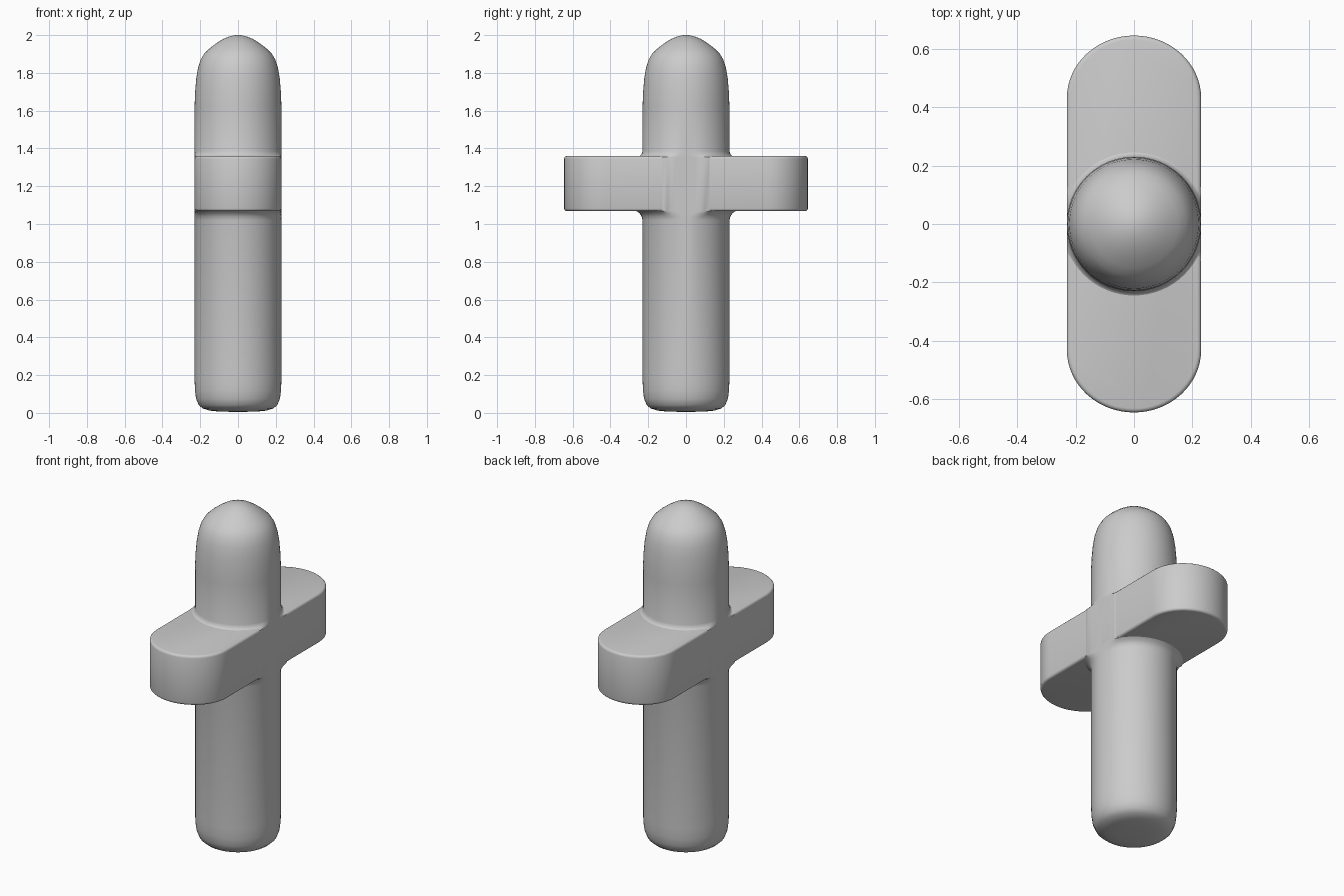
import bpy, bmesh, math

if "Cube" in bpy.data.objects:
    bpy.data.objects.remove(bpy.data.objects["Cube"])

grey = bpy.data.materials.new("plain grey")
grey.diffuse_color = (0.6, 0.6, 0.6, 1)
grey.use_nodes = True
grey.node_tree.nodes["Principled BSDF"].inputs["Base Color"].default_value = grey.diffuse_color
HALF_W = 0.23


def finish(name, bm, angle):
    bmesh.ops.recalc_face_normals(bm, faces=bm.faces)
    mesh = bpy.data.meshes.new(name)
    bm.to_mesh(mesh)
    bm.free()
    ob = bpy.data.objects.new(name, mesh)
    bpy.context.collection.objects.link(ob)
    mesh.materials.append(grey)
    bpy.ops.object.select_all(action='DESELECT')
    ob.select_set(True)
    bpy.context.view_layer.objects.active = ob
    bpy.ops.object.shade_smooth_by_angle(angle=math.radians(angle))
    return ob


def lathe(name, profile, steps=64):
    bm = bmesh.new()
    verts = [bm.verts.new((r, 0, z)) for r, z in profile]
    edges = [bm.edges.new(p) for p in zip(verts, verts[1:])]
    bmesh.ops.spin(bm, geom=verts + edges, cent=(0, 0, 0), axis=(0, 0, 1),
                   angle=math.tau, steps=steps)
    bmesh.ops.remove_doubles(bm, verts=bm.verts, dist=1e-4)
    # Keep the flared collars flush with the flat sides of the crossbar
    for v in bm.verts:
        v.co.x = max(-HALF_W, min(HALF_W, v.co.x))
    return finish(name, bm, 40)


# Round post: softened foot, collars flaring into the crossbar, domed tip
lathe("post", [
    (0, 0.005), (0.10, 0.007), (0.15, 0.012), (0.188, 0.024), (0.208, 0.042),
    (0.222, 0.075), (0.228, 0.12), (0.23, 0.18), (0.23, 1.02), (0.235, 1.04),
    (0.245, 1.056), (0.262, 1.068), (0.262, 1.354), (0.246, 1.359),
    (0.236, 1.368), (0.23, 1.385), (0.23, 1.62), (0.227, 1.70), (0.221, 1.77),
    (0.212, 1.825), (0.198, 1.87), (0.178, 1.903), (0.15, 1.93),
    (0.115, 1.957), (0.08, 1.979), (0.045, 1.993), (0.02, 1.999), (0, 2.0)])

# Crossbar: rounded-end outline, extruded upward with softened rims
bm = bmesh.new()
outline = []
for side in (1, -1):
    for i in range(33):
        a = math.pi * i / 32
        outline.append(bm.verts.new((side * HALF_W * math.cos(a),
                                     side * (0.43 + 0.215 * math.sin(a)), 1.068)))
base = bm.faces.new(outline)
top = bmesh.ops.extrude_face_region(bm, geom=[base])["geom"]
bmesh.ops.translate(bm, verts=[g for g in top if isinstance(g, bmesh.types.BMVert)],
                    vec=(0, 0, 0.292))
rims = [e for e in bm.edges if abs(e.verts[0].co.z - e.verts[1].co.z) < 1e-5]
bmesh.ops.bevel(bm, geom=rims, offset=0.014, segments=3, profile=0.5, affect='EDGES')
finish("crossbar", bm, 40)
